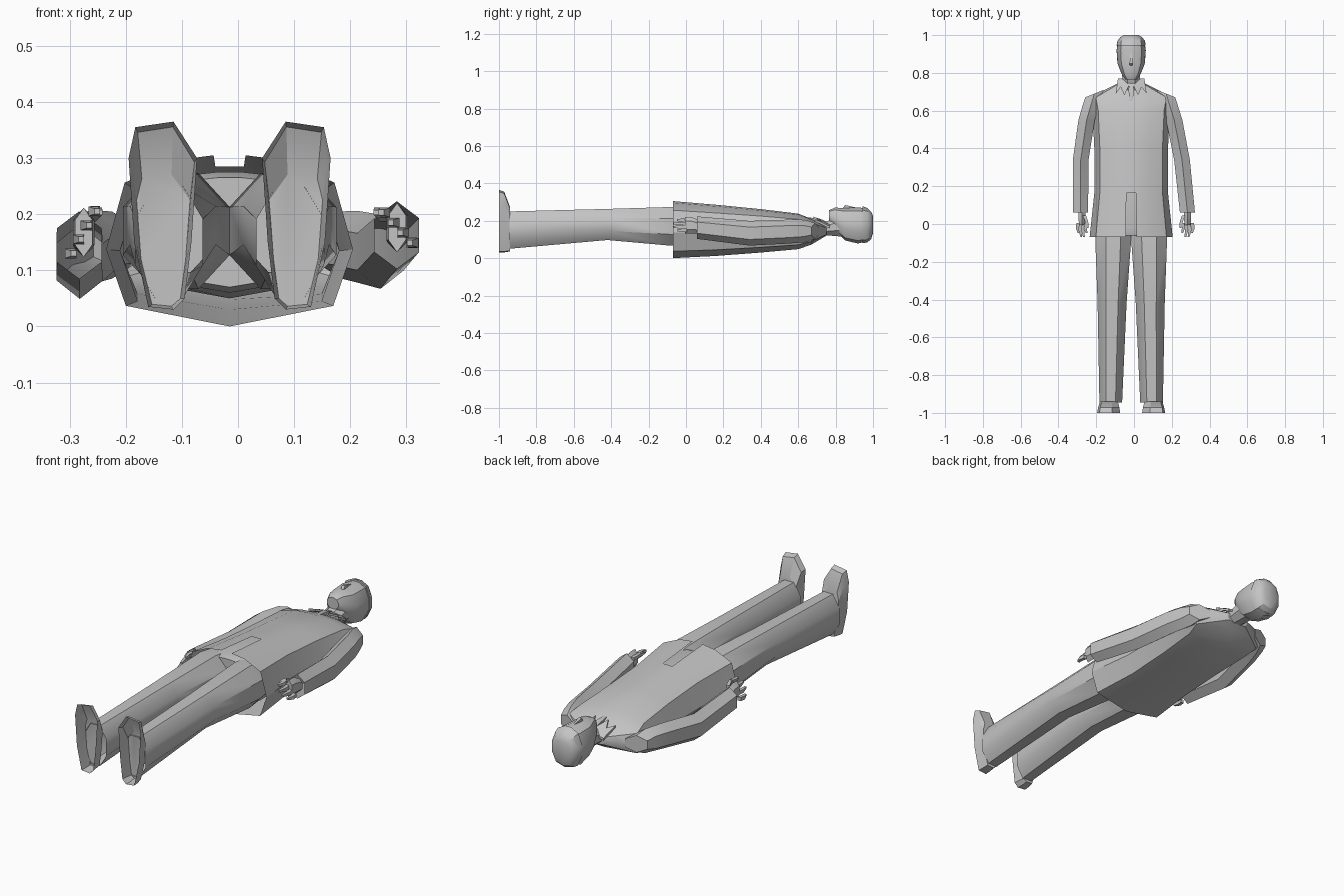
import bpy, bmesh, math
from math import radians

cube = bpy.data.objects.get("Cube")
if cube:
    bpy.data.objects.remove(cube, do_unlink=True)

grey = bpy.data.materials.new("plain_grey")
grey.use_nodes = True
grey.diffuse_color = (0.55, 0.55, 0.55, 1)
grey.node_tree.nodes["Principled BSDF"].inputs["Base Color"].default_value = grey.diffuse_color

MID = -0.015  # middle line of the body


def finish(name, bm, angle):
    bmesh.ops.recalc_face_normals(bm, faces=bm.faces)
    mesh = bpy.data.meshes.new(name)
    bm.to_mesh(mesh)
    bm.free()
    mesh.materials.append(grey)
    ob = bpy.data.objects.new(name, mesh)
    bpy.context.collection.objects.link(ob)
    bpy.ops.object.select_all(action='DESELECT')
    ob.select_set(True)
    bpy.context.view_layer.objects.active = ob
    bpy.ops.object.shade_smooth_by_angle(angle=radians(angle))


def loft(name, rings, cap_start=True, cap_end=True, skip=None, angle=30):
    """Skin a list of equal-length rings of points."""
    bm = bmesh.new()
    loops = [[bm.verts.new(p) for p in ring] for ring in rings]
    n = len(loops[0])
    for i, (a, b) in enumerate(zip(loops, loops[1:])):
        for j in range(n):
            if skip and skip(i, j):
                continue
            k = (j + 1) % n
            bm.faces.new((a[j], a[k], b[k], b[j]))
    if cap_start:
        bm.faces.new(loops[0])
    if cap_end:
        bm.faces.new(loops[-1])
    finish(name, bm, angle)


def oval(y, cx, cz, rx, rz, n=8, slant=0):
    """Elliptical ring; slant tips it along y as x grows."""
    ring = []
    for i in range(n):
        a = math.pi * (2 * i + 1) / n
        dx = rx * math.cos(a)
        ring.append((cx + dx, y + slant * dx, cz + rz * math.sin(a)))
    return ring


def section(half, y, w, top, bottom):
    """Symmetric cross-section from a normalised half profile ending on the back middle."""
    right = [(MID + u * w, y, bottom + v * (top - bottom)) for u, v in half]
    left = [(2 * MID - x, yy, z) for x, yy, z in reversed(right) if abs(x - MID) > 1e-6]
    return right + left


# Jacket: open hem with a front slit
torso = [(.13, 1), (.45, .97), (.85, .84), (1, .45), (.84, .12), (0, 0)]
jacket = [(-.07, .22, .305, 0), (.165, .195, .285, .012), (.4, .195, .262, .03),
          (.6, .205, .238, .048), (.67, .22, .21, .072), (.72, .12, .185, .102),
          (.75, .06, .17, .12)]
last = 2 * len(torso) - 2
loft("jacket", [section(torso, *r) for r in jacket], cap_start=False,
     skip=lambda i, j: i == 0 and j == last)

# Trousers: hips inside the jacket and two open legs meeting at the crotch
hips = [(.25, .16, .255, .05), (-.02, .18, .275, .06), (-.06, .17, .265, .07)]
loft("trouser_hips", [section(torso, *r) for r in hips])

leg = [(.05, .09, .165, .09, .1), (-.08, .095, .17, .103, .112), (-.42, .101, .18, .083, .09),
       (-.945, .108, .15, .065, .108)]

# Shoe outline, hollow underneath; levels give y, width scale, length scale
sole = [(.145, .035), (.17, .15), (.18, .3), (.168, .355), (.1, .365), (.058, .3),
        (.068, .15), (.08, .05), (.1, .03)]
levels = [(-1, 1, 1), (-.972, .92, .97), (-.94, .78, .7)]

# Sleeve rings: y, middle, distance out, z, radii, slant of the shoulder seam
arm = [(.69, -.02, .19, .145, .055, .042, -.4), (.64, -.02, .205, .145, .055, .06, -.3),
       (.55, -.019, .232, .142, .05, .064, 0), (.34, -.014, .268, .125, .048, .066, 0),
       (.06, 0, .283, .155, .046, .06, 0)]

# Per side: sign, sleeve drop at the elbow and cuff, finger row start and step
sides = {"left": (1, -.008, (.258, .203), (.017, -.018)),
         "right": (-1, .01, (.254, .205), (.014, -.025))}

for side, (s, drop, start, step) in sides.items():
    loft(side + "_trouser_leg", [oval(y, MID + s * x, z, a, b) for y, x, z, a, b in leg],
         cap_end=False, angle=40)

    # Shoes with raised toes
    loft(side + "_shoe", [[(MID + s * (.115 + (x - .115) * k), y, .05 + (z - .05) * kz)
                           for x, z in sole] for y, k, kz in levels], cap_start=False)

    # Sleeves with open cuffs
    loft(side + "_sleeve", [oval(y, m + s * x, z - (drop if y < .5 else 0), a, b, 6, s * t)
                            for y, m, x, z, a, b, t in arm], cap_end=False, angle=40)

    # Hands: palm, four fingers and a thumb
    px, pz = start[0] + 1.5 * step[0], start[1] + 1.5 * step[1]
    loft(side + "_palm", [oval(.075, s * px, pz - .01, .02, .033, 6),
                          oval(.03, s * px, pz, .022, .044, 6),
                          oval(-.005, s * px, pz, .018, .044, 6)])
    for i in range(4):
        x = s * (start[0] + step[0] * i)
        z = start[1] + step[1] * i
        tip = -.048 - .02 * (i in (1, 2))
        loft(f"{side}_finger_{i + 1}", [oval(.005, x, z, .012, .013, 4),
                                       oval((tip + .005) / 2, x + s * .004, z, .012, .012, 4),
                                       oval(tip, x - s * .003, z, .007, .007, 4)])
    loft(side + "_thumb", [oval(.045, s * .262, .195, .012, .012, 4),
                           oval(.01, s * .25, .205, .011, .01, 4),
                           oval(-.02, s * .246, .203, .006, .006, 4)])

    # Shirt collar points
    flap = [(.07, .77, .17), (.082, .69, .208), (.055, .725, .2), (.036, .682, .222),
            (.006, .745, .198), (.04, .77, .178)]
    loft(side + "_collar", [[(MID + s * x, y, z + d) for x, y, z in flap] for d in (0, -.012)])

# Neck and tie
loft("neck", [oval(.69, MID, .15, .055, .04), oval(.76, MID, .16, .05, .042),
              oval(.84, MID, .175, .055, .065)])
loft("tie", [oval(.65, MID, .212, .012, .008, 4), oval(.71, MID, .203, .02, .014, 4),
             oval(.745, MID, .19, .014, .012, 4)])

# Head with flat face, hair cap and nose
skull = [(.22, 1), (.7, .9), (.97, .62), (.98, .35), (.65, .08), (0, 0)]
head = [(.765, .032, .256, .2), (.795, .052, .27, .15), (.85, .074, .268, .095),
        (.92, .079, .272, .078), (.965, .072, .264, .09), (.99, .05, .235, .12)]
loft("head", [section(skull, *r) for r in head])
hair = [(.945, .079, .277, .08), (.97, .074, .268, .084), (.99, .058, .248, .102),
        (1, .04, .225, .135)]
loft("hair", [section(skull, *r) for r in hair])
loft("nose", [oval(.905, MID, .268, .005, .005, 4), oval(.85, MID, .27, .012, .02, 4),
              oval(.84, MID, .264, .01, .008, 4)])
